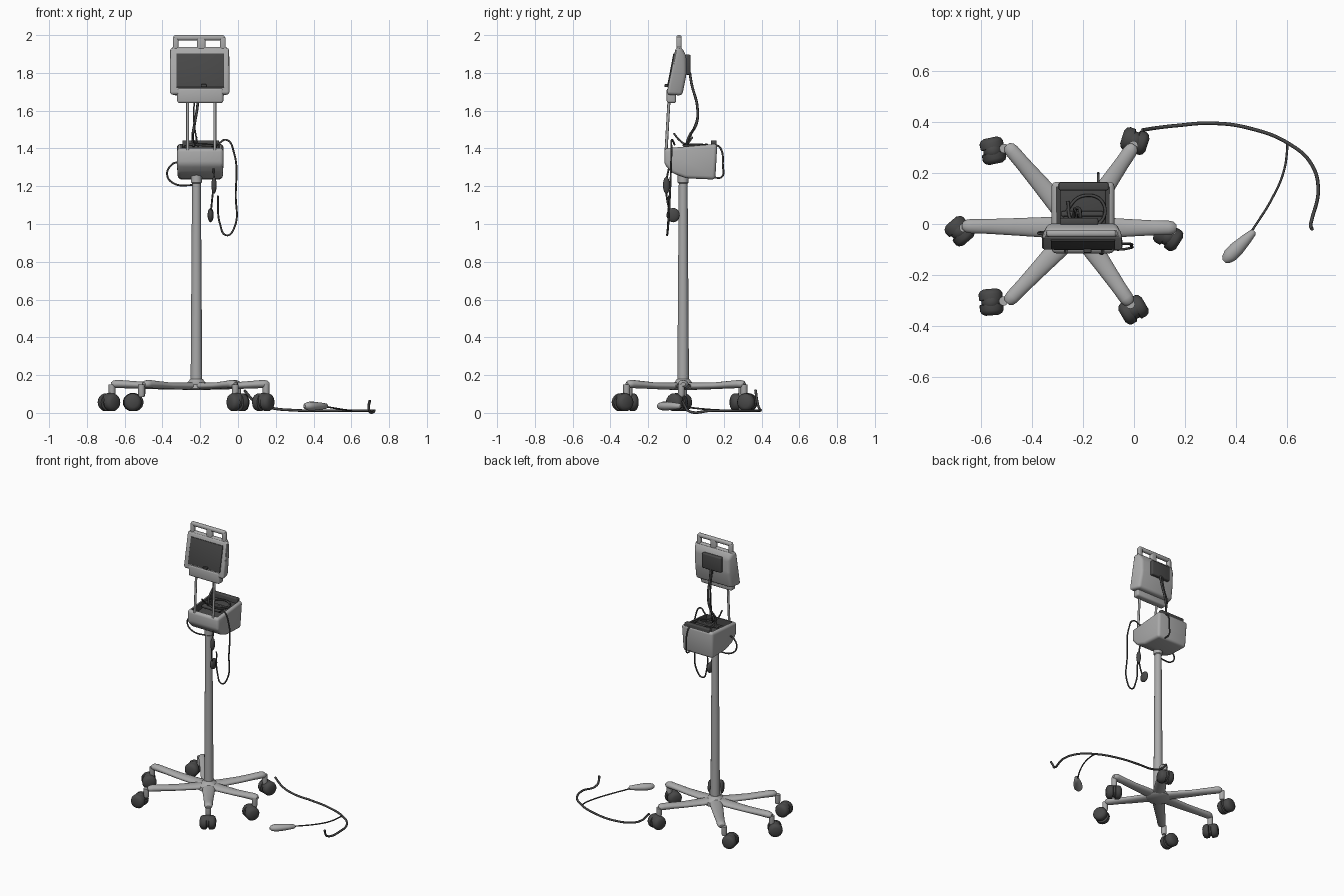
import bpy, bmesh, math
from mathutils import Vector, Matrix

if "Cube" in bpy.data.objects:
    bpy.data.objects.remove(bpy.data.objects["Cube"])


def material(name, v):
    m = bpy.data.materials.new(name)
    m.diffuse_color = (v, v, v, 1)
    m.use_nodes = True
    m.node_tree.nodes["Principled BSDF"].inputs["Base Color"].default_value = m.diffuse_color
    return m


GREY = material("light grey plastic", 0.40)
DARK = material("dark rubber", 0.065)


def finish(bm, name, mats, angle=40):
    bmesh.ops.recalc_face_normals(bm, faces=bm.faces)
    me = bpy.data.meshes.new(name)
    bm.to_mesh(me)
    bm.free()
    ob = bpy.data.objects.new(name, me)
    bpy.context.collection.objects.link(ob)
    for m in mats:
        me.materials.append(m)
    bpy.ops.object.select_all(action='DESELECT')
    ob.select_set(True)
    bpy.context.view_layer.objects.active = ob
    bpy.ops.object.shade_smooth_by_angle(angle=math.radians(angle))
    return ob


def bevel(bm, w, seg=3):
    edges = [e for e in bm.edges if e.calc_face_angle(0) > 0.15]
    bmesh.ops.bevel(bm, geom=edges, offset=w, segments=seg, profile=0.5,
                    affect='EDGES', clamp_overlap=True)


def box(name, x, y, z, mat, w=0.008, tilt=0):
    bm = bmesh.new()
    c = Vector(((x[0] + x[1]) / 2, (y[0] + y[1]) / 2, (z[0] + z[1]) / 2))
    size = Matrix.Diagonal((x[1] - x[0], y[1] - y[0], z[1] - z[0], 1))
    bmesh.ops.create_cube(bm, size=1, matrix=size)
    bevel(bm, w)
    bm.transform(Matrix.Translation(c) @ Matrix.Rotation(tilt, 4, 'X'))
    return finish(bm, name, [mat])


def prism(profile, cx):
    """Side profile of (y, z, half width) points made solid across x."""
    bm = bmesh.new()
    a = [bm.verts.new((cx - h, y, z)) for y, z, h in profile]
    b = [bm.verts.new((cx + h, y, z)) for y, z, h in profile]
    bm.faces.new(a)
    bm.faces.new(b[::-1])
    n = len(a)
    for i in range(n):
        j = (i + 1) % n
        bm.faces.new((a[i], b[i], b[j], a[j]))
    bmesh.ops.recalc_face_normals(bm, faces=bm.faces)
    return bm


def loft(name, sections, side, up, mat, n=20):
    """Skin rounded sections (centre, half width, half height)."""
    bm = bmesh.new()
    rings = []
    for c, w, h in sections:
        ring = []
        for i in range(n):
            t = 2 * math.pi * i / n
            ring.append(bm.verts.new(Vector(c) + Vector(side) * w * math.cos(t)
                                     + Vector(up) * h * math.sin(t)))
        rings.append(ring)
    for r, s in zip(rings, rings[1:]):
        for i in range(n):
            j = (i + 1) % n
            bm.faces.new((r[i], r[j], s[j], s[i]))
    bm.faces.new(rings[0])
    bm.faces.new(rings[-1])
    return finish(bm, name, [mat])


def upright(name, x, y, rows, mat):
    return loft(name, [((x, y, z), r, r) for z, r in rows], (1, 0, 0), (0, 1, 0), mat, 24)


def cable(name, pts, r, mat=DARK):
    cu = bpy.data.curves.new(name, 'CURVE')
    cu.dimensions = '3D'
    cu.bevel_depth = r
    cu.bevel_resolution = 2
    cu.use_fill_caps = True
    sp = cu.splines.new('BEZIER')
    sp.bezier_points.add(len(pts) - 1)
    for p, co in zip(sp.bezier_points, pts):
        p.co = co
        p.handle_left_type = p.handle_right_type = 'AUTO'
    cu.materials.append(mat)
    ob = bpy.data.objects.new(name, cu)
    bpy.context.collection.objects.link(ob)
    bpy.ops.object.select_all(action='DESELECT')
    ob.select_set(True)
    bpy.context.view_layer.objects.active = ob
    bpy.ops.object.convert(target='MESH')


def blob(name, c, s, mat):
    bm = bmesh.new()
    bmesh.ops.create_uvsphere(bm, u_segments=20, v_segments=12, radius=1)
    bm.transform(Matrix.Translation(c) @ Matrix.Diagonal((*s, 1)))
    return finish(bm, name, [mat])


# Pole and hub
PX, PY = -0.22, -0.015
upright("hub", PX, PY, [(0.12, 0.07), (0.128, 0.08), (0.15, 0.075), (0.163, 0.045), (0.18, 0.033)], GREY)
upright("pole", PX, PY, [(0.14, 0.031), (0.7, 0.027), (1.26, 0.023)], GREY)
upright("pole_collar", PX, PY, [(1.215, 0.024), (1.22, 0.029), (1.27, 0.029)], GREY)

# Six arms, each with a twin wheel caster: arm tip, then caster centre
legs = [((-0.66, -0.008), (-0.683, -0.028)), ((0.155, -0.015), (0.134, -0.048)),
        ((-0.49, 0.30), (-0.553, 0.287)), ((-0.005, 0.30), (0.003, 0.325)),
        ((-0.49, -0.30), (-0.56, -0.306)), ((-0.02, -0.305), (-0.002, -0.336))]
for i, (tip, cas) in enumerate(legs):
    a, b = Vector((PX, PY, 0)), Vector((*tip, 0))
    d = (b - a).normalized()
    side = Vector((-d.y, d.x, 0))
    L = (b - a).length
    rows = [(0, .142, .042, .020), (.25, .142, .041, .019), (.55, .144, .034, .018),
            (.8, .150, .029, .020), (.95, .153, .028, .022), (1.0, .152, .024, .019),
            (1.03, .151, .012, .010)]
    loft(f"arm_{i}", [(a + d * L * t + Vector((0, 0, z)), w, h) for t, z, w, h in rows],
         side, (0, 0, 1), GREY)
    c = Vector((*cas, 0.056))
    s = b + (Vector((*cas, 0)) - b) * 0.3
    upright(f"caster_stem_{i}", s.x, s.y, [(0.085, 0.014), (0.10, 0.018), (0.15, 0.018)], GREY)
    roll = (Vector((*cas, 0)) - b).normalized()
    axle = Vector((-roll.y, roll.x, 0))
    for k in (-1, 1):
        loft(f"caster_wheel_{i}_{'ab'[k > 0]}",
             [(c + axle * k * o, r, r) for o, r in
              ((.006, .038), (.010, .046), (.032, .047), (.044, .041), (.052, .026))],
             roll, (0, 0, 1), DARK, 24)
    blob(f"caster_hood_{i}", c + Vector((0, 0, 0.008)), (.038, .038, .042), DARK)

# Basket with dark open top
bm = prism([(-.115, 1.40, .123), (-.115, 1.315, .123), (-.07, 1.268, .122), (.0, 1.242, .12),
            (.155, 1.235, .118), (.166, 1.425, .124)], -0.2)
bevel(bm, 0.018)
top = max((f for f in bm.faces if f.normal.z > 0.9), key=lambda f: f.calc_area())
bmesh.ops.inset_region(bm, faces=[top], thickness=0.004)
ext = bmesh.ops.extrude_face_region(bm, geom=[top])
floor = [f for f in ext['geom'] if isinstance(f, bmesh.types.BMFace)][0]
for v in floor.verts:
    v.co.z -= 0.05
if top.is_valid:
    bm.faces.remove(top)
floor.material_index = 1
for e in floor.edges:
    for f in e.link_faces:
        f.material_index = 1
finish(bm, "basket", [GREY, DARK])

# Cuff and leads lying in the basket
box("folded_cuff", (-.295, -.10), (.132, .162), (1.37, 1.443), DARK, 0.006)
box("cuff_flap", (-.29, -.11), (.0, .14), (1.385, 1.405), DARK, 0.006, 0.08)
box("cuff_edge", (-.285, -.12), (.03, .05), (1.39, 1.418), DARK, 0.005)
cable("coiled_lead", [(-.28, .03, 1.41), (-.2, .11, 1.42), (-.12, .08, 1.415), (-.14, .0, 1.415),
                      (-.24, .01, 1.42), (-.26, .09, 1.42)], 0.006)
cable("loose_lead", [(-.24, -.065, 1.48), (-.235, -.03, 1.44), (-.225, .0, 1.425), (-.22, .035, 1.46)], 0.005)

# Rods between basket and monitor
for n, x in (("left", -.267), ("right", -.123)):
    cable(f"{n}_rod", [(x, -.106, 1.38), (x, -.089, 1.67)], 0.008, GREY)

# Monitor: body, lower step, handle, screen, rear pad
MX = -0.203
bm = prism([(-.103, 1.685, .162), (-.055, 1.935, .162), (-.022, 1.935, .145), (.002, 1.89, .135),
            (.002, 1.79, .135), (-.02, 1.68, .14)], MX)
bevel(bm, 0.018)
finish(bm, "monitor_body", [GREY])
box("monitor_foot", (-.322, -.078), (-.102, -.052), (1.64, 1.72), GREY, 0.012)
HY = (-.051, -.023)
box("handle_top", (-.342, -.07), HY, (1.972, 2.0), GREY, 0.011)
box("handle_base", (-.35, -.058), HY, (1.90, 1.938), GREY, 0.008)
for n, x in (("left", (-.345, -.315)), ("middle", (-.218, -.172)), ("right", (-.096, -.065))):
    box(f"handle_{n}_post", x, HY, (1.91, 1.99), GREY, 0.009)
TILT = -math.atan2(0.048, 0.25)
box("screen", (-.326, -.074), (-.084, -.075), (1.722, 1.905), DARK, 0.003, TILT)
box("screen_button", (-.197, -.167), (-.113, -.095), (1.725, 1.74), DARK, 0.003)
box("rear_pad", (-.29, -.14), (-.005, .024), (1.79, 1.897), DARK, 0.008)

# Hanging cables and probes
cable("monitor_cable", [(-.21, .02, 1.80), (-.21, .03, 1.74), (-.215, .06, 1.62), (-.23, .055, 1.53),
                        (-.24, .015, 1.46), (-.235, .0, 1.41)], 0.007)
cable("monitor_cable_thin", [(-.225, .02, 1.80), (-.225, .04, 1.70), (-.235, .06, 1.58),
                             (-.225, .03, 1.48), (-.21, .0, 1.41)], 0.004)
cable("left_loop", [(-.31, -.04, 1.33), (-.35, -.04, 1.315), (-.375, -.035, 1.26),
                    (-.34, -.03, 1.215), (-.23, -.02, 1.205)], 0.005)
cable("rear_loop", [(-.14, .155, 1.42), (-.14, .18, 1.405), (-.14, .195, 1.31), (-.14, .19, 1.25),
                    (-.14, .15, 1.245)], 0.005)
cable("right_loop", [(-.11, -.06, 1.42), (-.06, -.075, 1.445), (-.022, -.077, 1.38), (-.012, -.085, 1.15),
                     (-.02, -.095, .98), (-.06, -.10, .94), (-.095, -.095, 1.0), (-.107, -.09, 1.15)], 0.005)
cable("probe_lead", [(-.13, -.09, 1.30), (-.128, -.104, 1.22), (-.137, -.10, 1.13), (-.145, -.08, 1.05)], 0.005)
blob("upper_probe", (-.127, -.104, 1.205), (.014, .018, .045), DARK)
blob("lower_probe", (-.145, -.068, 1.047), (.016, .035, .038), DARK)

# Floor cables and handset
cable("floor_cable", [(.033, .368, .12), (.09, .377, .06), (.17, .386, .028), (.30, .395, .014),
                      (.45, .376, .012), (.61, .313, .012), (.695, .235, .012), (.722, .137, .012),
                      (.695, .01, .012), (.692, -.005, .035), (.698, -.02, .066)], 0.007)
cable("handset_cable", [(.60, .315, .012), (.60, .29, .014), (.585, .20, .014), (.54, .098, .02),
                        (.46, -.03, .034)], 0.0045)
d = Vector((-.118, -.117, 0)).normalized()
p0 = Vector((.472, -.028, .036))
loft("handset", [(p0 + d * t, w, h) for t, w, h in
                 ((0, .006, .006), (.008, .014, .014), (.05, .022, .019), (.10, .029, .023),
                  (.135, .028, .023), (.158, .020, .017), (.168, .008, .007))],
     (-d.y, d.x, 0), (0, 0, 1), GREY)
